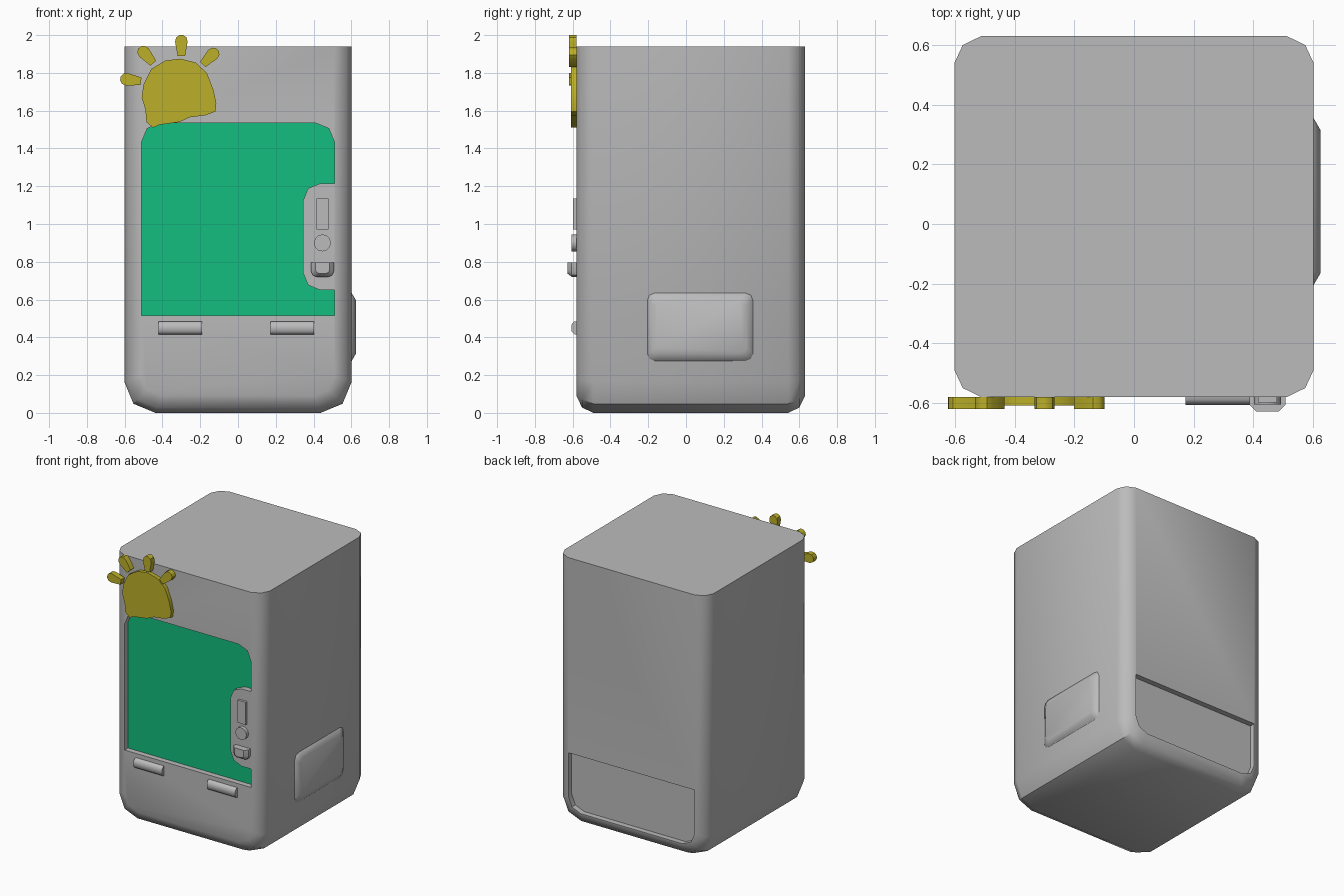
import bpy, bmesh, math
from mathutils import Vector

old = bpy.data.objects.get("Cube")
if old:
    bpy.data.objects.remove(old)


def material(name, rgb):
    m = bpy.data.materials.new(name)
    m.use_nodes = True
    m.diffuse_color = (*rgb, 1)
    m.node_tree.nodes["Principled BSDF"].inputs["Base Color"].default_value = (*rgb, 1)
    return m


GREY = material("grey_shell", (0.5, 0.5, 0.5))
GREEN = material("green_panel", (0.006, 0.51, 0.21))
GOLD = material("gold_sun", (0.5, 0.43, 0.022))


def outline(corners):
    """Closed 2D outline; each corner is (x, z, radius), rounded in two segments."""
    pts = []
    for i, (x, z, r) in enumerate(corners):
        p = Vector((x, z))
        if not r:
            pts.append(p)
            continue
        before = Vector(corners[i - 1][:2]) - p
        after = Vector(corners[(i + 1) % len(corners)][:2]) - p
        u, v = before.normalized() * r, after.normalized() * r
        pts += [p + u, p + (u + v) * 0.293, p + v]
    return pts


def box(x0, x1, z0, z1, low=0, high=0):
    return outline([(x0, z1, high), (x0, z0, low), (x1, z0, low), (x1, z1, high)])


def loft(name, sections, mat, axis="y", smooth=40):
    """Bridge 2D sections placed at positions along an axis and cap both ends."""
    bm = bmesh.new()
    rings = []
    for pos, pts in sections:
        place = (lambda p: (p[0], pos, p[1])) if axis == "y" else (lambda p: (pos, p[0], p[1]))
        rings.append([bm.verts.new(place(p)) for p in pts])
    for a, b in zip(rings, rings[1:]):
        for i in range(len(a)):
            bm.faces.new((a[i - 1], a[i], b[i], b[i - 1]))
    bm.faces.new(rings[0])
    bm.faces.new(rings[-1])
    bmesh.ops.recalc_face_normals(bm, faces=bm.faces)
    mesh = bpy.data.meshes.new(name)
    bm.to_mesh(mesh)
    bm.free()
    mesh.materials.append(mat)
    ob = bpy.data.objects.new(name, mesh)
    bpy.context.collection.objects.link(ob)
    if smooth:
        smooth_object(ob, smooth)
    return ob


def select_only(ob):
    bpy.ops.object.select_all(action="DESELECT")
    ob.select_set(True)
    bpy.context.view_layer.objects.active = ob


def smooth_object(ob, degrees):
    select_only(ob)
    bpy.ops.object.shade_smooth_by_angle(angle=math.radians(degrees))


def cut(ob, cutter):
    select_only(ob)
    mod = ob.modifiers.new("recess", "BOOLEAN")
    mod.object, mod.operation, mod.solver = cutter, "DIFFERENCE", "EXACT"
    bpy.ops.object.modifier_apply(modifier=mod.name)
    bpy.data.objects.remove(cutter)


# Shell: rounded uprights and base, flat top
def shell_section(inset):
    w = 0.602 - inset
    return box(-w, w, inset, 1.94, low=0.165 - 0.65 * inset)


shell = loft("shell", [(y, shell_section(i)) for y, i in (
    (-0.58, 0.09), (-0.55, 0.028), (-0.49, 0), (0.54, 0), (0.60, 0.028), (0.63, 0.09))],
    GREY, smooth=0)

# Front panel recess with a notch for the controls
FLOOR = -0.54
panel = outline([
    (-0.51, 1.535, 0.1), (-0.51, 0.515, 0), (0.51, 0.515, 0), (0.51, 0.65, 0),
    (0.345, 0.65, 0.09), (0.345, 1.215, 0.09), (0.51, 1.215, 0), (0.51, 1.535, 0.1)])
cut(shell, loft("panel_cutter", [(-0.7, panel), (FLOOR, panel)], GREY))

# Back recess
hatch = box(-0.51, 0.51, 0.097, 0.515, low=0.1)
cut(shell, loft("hatch_cutter", [(0.59, hatch), (0.7, hatch)], GREY))

# The floor of the front recess is green
if GREEN.name not in shell.data.materials:
    shell.data.materials.append(GREEN)
for f in shell.data.polygons:
    on_floor = f.normal.y < -0.9 and abs(f.center.y - FLOOR) < 0.005
    f.material_index = shell.data.materials.find(GREEN.name) if on_floor else 0
smooth_object(shell, 40)

# Side plate with sloping edges
loft("side_plate", [(0.59, box(-0.21, 0.36, 0.27, 0.64, 0.04, 0.04)),
                    (0.602, box(-0.205, 0.355, 0.275, 0.635, 0.04, 0.04)),
                    (0.625, box(-0.165, 0.315, 0.315, 0.595, 0.03, 0.03))], GREY, axis="x")

# Controls: slot plate, round button, knob
slot = box(0.415, 0.48, 0.97, 1.135)
loft("slot_plate", [(-0.57, slot), (-0.598, slot)], GREY)
disc = [(0.447 + 0.045 * math.cos(math.tau * k / 12), 0.9 + 0.045 * math.sin(math.tau * k / 12))
        for k in range(12)]
loft("round_button", [(-0.57, disc), (-0.605, disc)], GREY)
knob = box(0.387, 0.508, 0.72, 0.797, low=0.03)
loft("knob", [(-0.57, knob), (-0.605, knob),
              (-0.628, box(0.41, 0.485, 0.738, 0.797, low=0.02))], GREY)

# Lower handles
bar = [(-0.57, 0.415), (-0.59, 0.415), (-0.606, 0.432), (-0.606, 0.468),
       (-0.59, 0.485), (-0.57, 0.485)]
for side, x0 in (("right", -0.42), ("left", 0.172)):
    loft(side + "_handle", [(x0, bar), (x0 + 0.23, bar)], GREY, axis="x", smooth=50)

# Sun emblem: half disc and four rays
dome = [(-0.45, 1.51), (-0.485, 1.54), (-0.49, 1.605), (-0.51, 1.67), (-0.5, 1.74),
        (-0.46, 1.82), (-0.385, 1.865), (-0.305, 1.875), (-0.225, 1.855), (-0.165, 1.8),
        (-0.13, 1.71), (-0.115, 1.64), (-0.12, 1.595), (-0.175, 1.575), (-0.255, 1.565),
        (-0.31, 1.54), (-0.415, 1.525)]
loft("sun_disc", [(-0.575, dome), (-0.608, dome)], GOLD)

drop = [(-0.055, 0.02), (-0.055, -0.02), (0.02, -0.033), (0.043, -0.027), (0.055, -0.01),
        (0.055, 0.01), (0.043, 0.027), (0.02, 0.033)]
for n, (x, z, deg) in enumerate(((-0.568, 1.763, 172), (-0.485, 1.893, 131),
                                 (-0.3, 1.945, 90), (-0.148, 1.884, 45))):
    c, s = math.cos(math.radians(deg)), math.sin(math.radians(deg))
    ray = [(x + a * c - b * s, z + a * s + b * c) for a, b in drop]
    loft(f"sun_ray_{n + 1}", [(-0.58, ray), (-0.62, ray)], GOLD)
